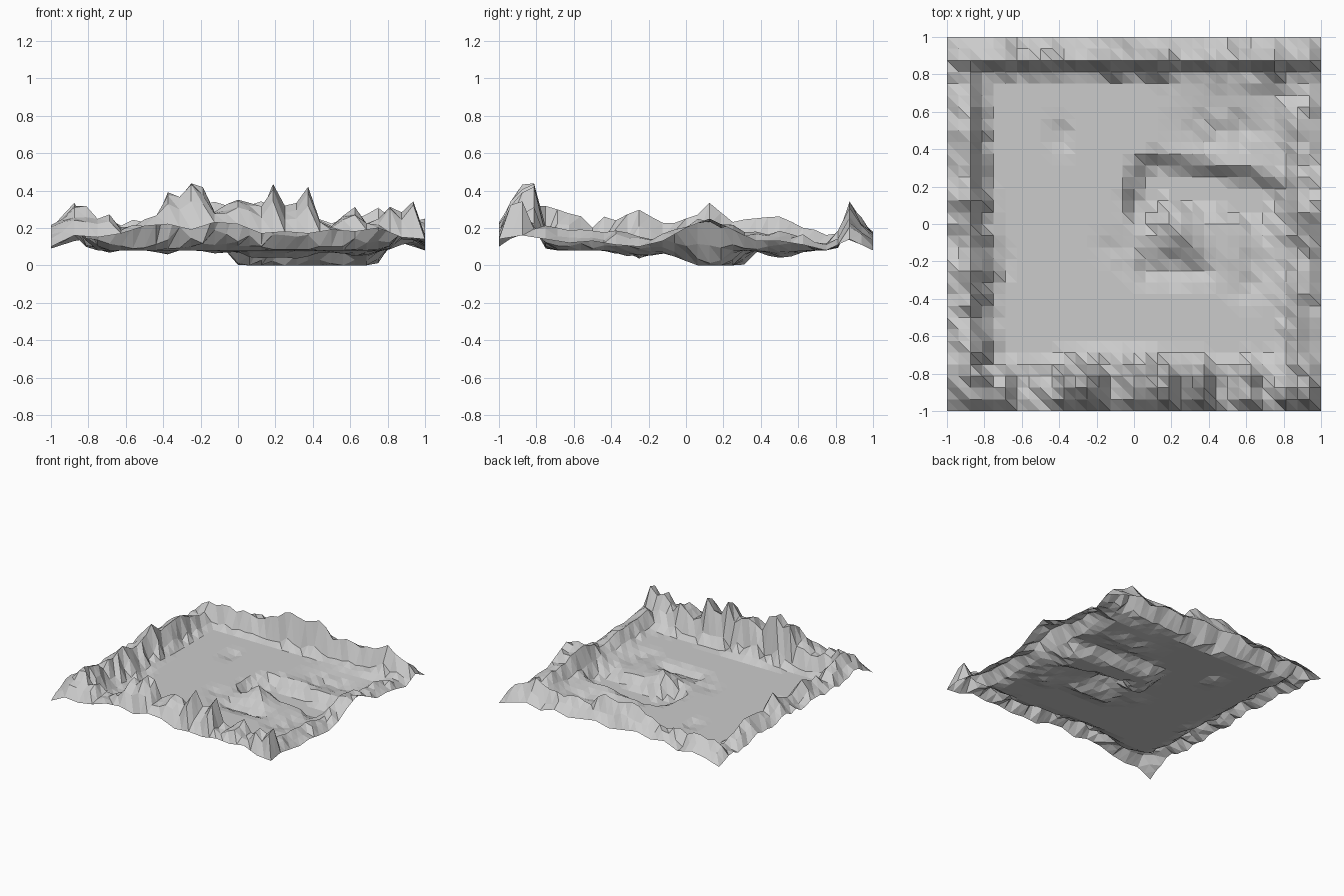
import bpy, math, random
from mathutils import Vector

if "Cube" in bpy.data.objects:
    bpy.data.objects.remove(bpy.data.objects["Cube"])

random.seed(7)
N = 32
FLOOR = 0.08

def sample(values, t):
    """Linear lookup of a ridge outline, t runs 0..1."""
    f = t * (len(values) - 1)
    k = min(int(f), len(values) - 2)
    return values[k] + (values[k + 1] - values[k]) * (f - k)

# Ridge crest outlines, along +x (front, back) or +y (left, right)
front_crest = [.18, .24, .28, .30, .25, .27, .21, .20, .25, .27, .40, .37, .44, .40, .28, .33, .35,
               .33, .31, .42, .31, .32, .41, .25, .22, .29, .31, .25, .24, .33, .27, .35, .22]
back_crest = [.14, .22, .25, .20, .26, .22, .28, .37, .29, .33, .24, .28, .22, .24, .30, .22, .16]
left_crest = [.20, .26, .33, .30, .22, .27, .28, .23, .24, .33, .25, .25, .26, .22, .15, .24, .14]
right_crest = [.16, .20, .20, .19, .17, .19, .15, .17, .23, .25, .21, .17, .18, .17, .11, .20, .12]
# Outer edge outlines
front_edge = [.10, .16, .15, .17, .21, .22, .19, .23, .22, .17, .18, .17, .19, .18, .20, .15, .14]
back_edge = [.09, .13, .15, .12, .17, .15, .18, .16, .14, .17, .15, .13, .16, .12, .15, .12, .08]
left_edge = [.11, .18, .20, .16, .19, .16, .18, .15, .17, .20, .18, .15, .17, .14, .12, .15, .09]
right_edge = [.14, .16, .14, .12, .13, .11, .10, .13, .20, .25, .19, .13, .13, .11, .08, .14, .08]

# Each side: outlines, rise from outer edge to crest, fall from crest to floor,
# and the reach of the foot along the side (0 narrow, 1 wide)
sides = {
    "front": (front_edge, front_crest, [0, .7, .9, 1], [.32, .10], [.2, .1, 0, 1, 1, .2, 0, .3, .2]),
    "back": (back_edge, back_crest, [0, .5, 1], [.3, .12], [0, 0, 0, 0, 0, .2, 1, 1, .4]),
    "left": (left_edge, left_crest, [0, .55, 1], [.5, .14], [1, 1, .2, 1, .4, 0, 0, 0, 0]),
    "right": (right_edge, right_crest, [0, .75, 1], [.35, .08], [.6, .3, .3, .6, .3, 0, .2, .6, .6]),
}

def ridge(side, depth, t):
    edge, crest, rise, fall, foot = sides[side]
    e, c = sample(edge, t), sample(crest, t)
    if side == "front" and t > .85:        # crest sits nearer the edge at this corner
        rise = [0, .8, 1, .35]
    if depth < len(rise):
        z = e + (c - e) * rise[depth]
        return z + (random.uniform(-.03, .02) if 0 < depth else 0)
    k = depth - len(rise)
    if k < len(fall):
        reach = sample(foot, t)
        scale = (.6 + .5 * reach) if k == 0 else reach
        return FLOOR + (c - FLOOR) * fall[k] * scale * random.uniform(.3, 1.6)
    return FLOOR

# Curved channel in the plain: x, y
channel = [(.08, .12), (.12, .23), (.30, .20), (.48, .16), (.66, .12)]
# Mounds and hollows: x, y, radius x, radius y, height
bumps = [(.17, .02, .10, .09, .07), (.24, -.08, .10, .09, .05), (.20, -.24, .20, .07, -.05),
         (-.08, -.12, .1, .06, -.015), (.50, .50, .22, .12, -.03), (.66, -.12, .08, .14, -.03),
         (.60, -.33, .10, .07, -.03), (-.40, .47, .05, .07, -.02), (-.72, -.2, .06, .06, -.03),
         (.40, .33, .2, .05, .02)]

def channel_distance(x, y):
    p, best = Vector((x, y)), 9
    for a, b in zip(channel, channel[1:]):
        a, b = Vector(a), Vector(b)
        t = max(0, min(1, (p - a).dot(b - a) / (b - a).length_squared))
        best = min(best, (p - a.lerp(b, t)).length)
    return best

def plain(x, y):
    z = FLOOR
    for bx, by, rx, ry, h in bumps:
        g = math.exp(-((x - bx) / rx) ** 2 - ((y - by) / ry) ** 2)
        z += h * g if g > .08 else 0
    d = channel_distance(x, y)
    z -= .10 * max(0, min(1, (.155 - d) / .09))
    if abs(z - FLOOR) > .012:
        z += random.uniform(-.012, .012)
    return max(0, z)

# Terrain sheet
verts, faces = [], []
for j in range(N + 1):
    for i in range(N + 1):
        x, y = -1 + 2 * i / N, -1 + 2 * j / N
        u, v = i / N, j / N
        z = max(ridge("front", j, u), ridge("back", N - j, u),
                ridge("left", i, v), ridge("right", N - i, v))
        # Outer rows follow their own edge outline
        if j == 0:
            z = sample(front_edge, u)
        elif j == N:
            z = sample(back_edge, u)
        elif i == 0:
            z = sample(left_edge, v) + random.uniform(-.02, .02)
        elif i == N:
            z = sample(right_edge, v)
        elif z <= FLOOR + .004:
            z = plain(x, y)
        verts.append((x, y, z))

for j in range(N):
    for i in range(N):
        a = j * (N + 1) + i
        b, c, d = a + 1, a + N + 2, a + N + 1
        faces += [(a, b, d), (b, c, d)]

mesh = bpy.data.meshes.new("terrain")
mesh.from_pydata(verts, [], faces)
mesh.update()
terrain = bpy.data.objects.new("terrain", mesh)
bpy.context.collection.objects.link(terrain)
